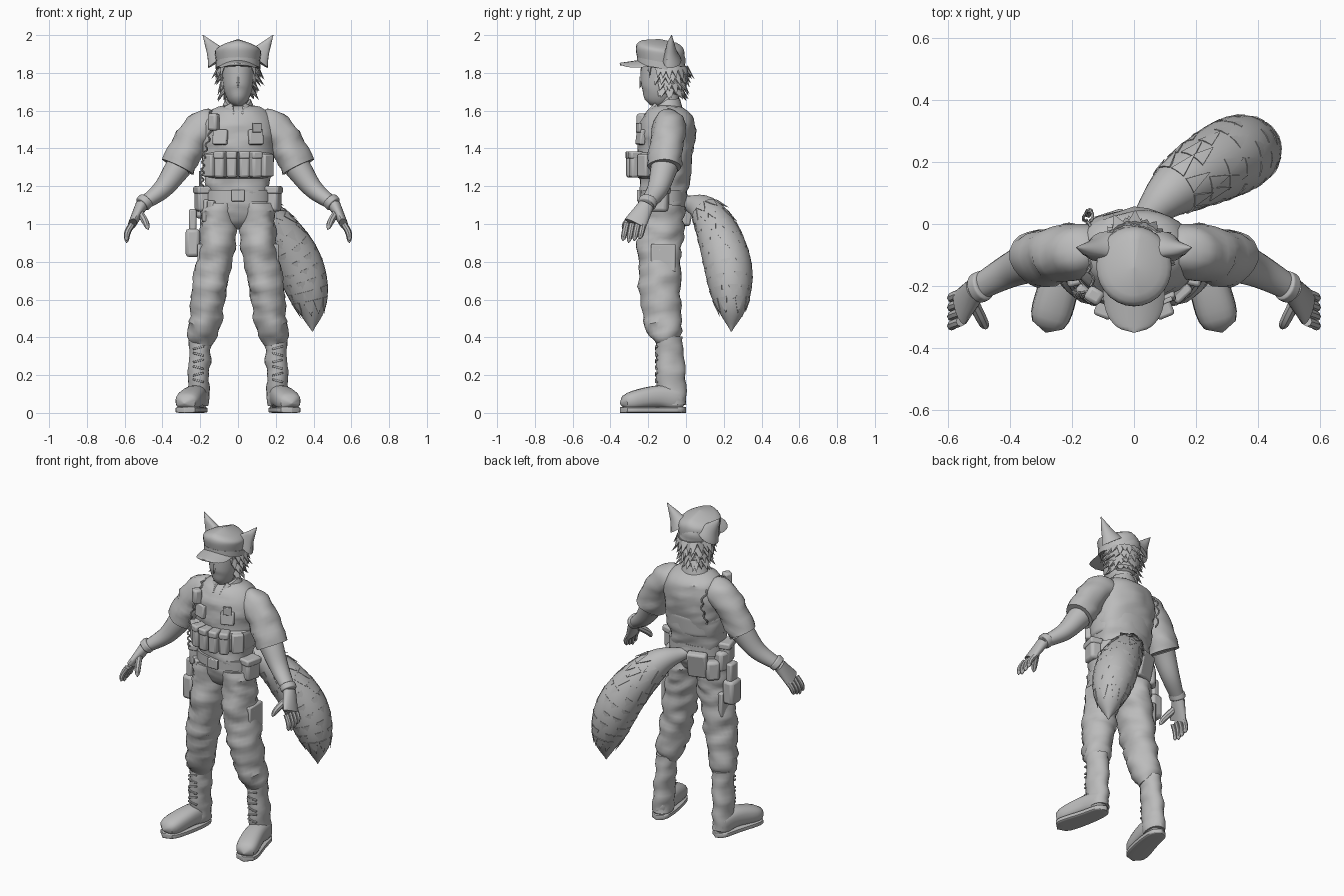
import bpy, bmesh, math, random
from mathutils import Vector, Matrix, Euler, noise

random.seed(4)
cube = bpy.data.objects.get("Cube")
if cube:
    bpy.data.objects.remove(cube)

shade = (0.5, 0.5, 0.5, 1)
grey = bpy.data.materials.new("plain_grey")
grey.use_nodes = True
grey.diffuse_color = shade
grey.node_tree.nodes["Principled BSDF"].inputs["Base Color"].default_value = shade

made = []
sides = {"left": 1, "right": -1}
along_x, along_y, up = Vector((1, 0, 0)), Vector((0, 1, 0)), Vector((0, 0, 1))
body_y = -.12


# Profile rules, with t running from the start to the end of a part
def mix(start, end, t):
    return start + (end - start) * t


def rounded(t, power):
    return math.sqrt(max(0, 1 - t ** power))


def barrel(t, power):
    return rounded(abs(2 * t - 1), power)


def constant(width, depth):
    return lambda t: (width, depth)


def middle(x=0, z=0, y=body_y):
    return Vector((x, y, z))


def finish(name, bm):
    bmesh.ops.recalc_face_normals(bm, faces=bm.faces)
    mesh = bpy.data.meshes.new(name)
    bm.to_mesh(mesh)
    bm.free()
    mesh.materials.append(grey)
    ob = bpy.data.objects.new(name, mesh)
    bpy.context.collection.objects.link(ob)
    made.append(ob)
    return ob


def spline(points, count):
    """Evenly sampled smooth curve through the points."""
    first, last = points[0] * 2 - points[1], points[-1] * 2 - points[-2]
    padded = [first, *points, last]
    spans = len(points) - 1
    curve = []
    for i in range(count + 1):
        place = spans * i / count
        k = min(int(place), spans - 1)
        t = place - k
        a, b, c, d = padded[k:k + 4]
        curve.append(b + (c - a + (a * 2 - b * 5 + c * 4 - d + (b * 3 - a - c * 3 + d) * t) * t) * t / 2)
    return curve


def frames(points, size, count, ref):
    """Progress, centre, two radius vectors and direction of every ring."""
    curve = spline(points, count)
    for i, centre in enumerate(curve):
        direction = (curve[min(i + 1, count)] - curve[max(i - 1, 0)]).normalized()
        across = ref.cross(direction).normalized()
        width, depth = (max(r, .002) for r in size(i / count))
        yield i / count, centre, across * width, direction.cross(across) * depth, direction


def loft(name, points, size, side=1, segments=20, count=16, ref=along_y, square=1, folds=0, warp=None):
    """Skin of oval rings along a path."""
    def bend(angle_part):
        return math.copysign(abs(angle_part) ** square, angle_part)
    bm = bmesh.new()
    rings = []
    for t, centre, across, deep, direction in frames(points, size, count, ref):
        ring = []
        for k in range(segments):
            angle = math.tau * k / segments
            offset = across * bend(math.cos(angle)) + deep * bend(math.sin(angle))
            p = centre + offset
            if folds:
                p += offset.normalized() * folds * noise.noise(Vector((p.x + p.z, p.y, p.z * 2)) * 10)
            if warp:
                p = warp(p)
            ring.append(bm.verts.new((p.x * side, p.y, p.z)))
        rings.append(ring)
    for low, high in zip(rings, rings[1:]):
        for k in range(segments):
            bm.faces.new((low[k - 1], low[k], high[k], high[k - 1]))
    bm.faces.new(rings[0])
    bm.faces.new(rings[-1])
    return finish(name, bm)


def box(name, place, size, turn=(0, 0, 0)):
    bm = bmesh.new()
    rotation = Euler([math.radians(a) for a in turn]).to_matrix().to_4x4()
    bmesh.ops.create_cube(bm, size=1, matrix=Matrix.Translation(place) @ rotation @ Matrix.Diagonal((*size, 1)))
    ob = finish(name, bm)
    bevel = ob.modifiers.new("soft_edges", "BEVEL")
    bevel.width, bevel.segments = min(size) / 4, 2


def mount(name, oval, degrees, z, size, lean=0):
    """Box strapped to an oval body, facing outward; zero degrees is the front."""
    wide, deep = oval
    a = math.radians(degrees)
    place = middle(wide * math.sin(a), z, body_y - deep * math.cos(a))
    facing = math.degrees(math.atan2(math.sin(a) / wide, math.cos(a) / deep))
    box(name, place, size, (lean, 0, facing))


def spikes(name, tufts, flatness):
    """Pointed tufts from (base, direction, outward, length, radius)."""
    bm = bmesh.new()
    for base, direction, outward, length, radius in tufts:
        z = direction.normalized()
        x = z.cross(outward).normalized()
        turn = Matrix((x, z.cross(x), z)).transposed().to_4x4()
        place = Matrix.Translation(base + z * length / 2) @ turn @ Matrix.Diagonal((1, flatness, 1, 1))
        bmesh.ops.create_cone(bm, cap_ends=True, segments=6, radius1=radius, radius2=0, depth=length, matrix=place)
    finish(name, bm)


# Torso, vest, hips and belt
waist, collar = middle(z=1.1), middle(z=1.64, y=-.09)
loft("shirt_torso", [waist, collar],
     lambda t: (mix(.16, .22, t) * rounded(t, 8), mix(.115, .175, t) * rounded(t, 6)),
     segments=32, count=28, square=.9, folds=.015)
loft("vest_band", [middle(z=1.23), middle(z=1.39)],
     lambda t: (mix(.18, .195, t) * barrel(t, 10), mix(.145, .155, t) * barrel(t, 10)), segments=32, square=.9)
loft("trouser_hips", [middle(z=.97), middle(z=1.16)],
     lambda t: (.175 * rounded(1 - t, 5), .12 * rounded(1 - t, 3)), segments=32, square=.9, folds=.01)
loft("belt", [middle(z=1.12), middle(z=1.18)], constant(.18, .125), segments=32, count=1, square=.9)

# Equipment strapped around the body
belt_line, vest_line, thigh_line = (.19, .13), (.2, .16), (.24, .14)
for i in range(4):
    angle = (i - 1.5) * 18
    mount(f"vest_pouch_{i}", vest_line, angle, 1.315, (.056, .075, .14))
    mount(f"vest_pouch_flap_{i}", vest_line, angle, 1.365, (.058, .082, .04))
for tag, s in sides.items():
    mount(f"{tag}_vest_pouch", vest_line, s * 50, 1.31, (.07, .04, .12))
    mount(f"{tag}_hip_pouch", belt_line, s * 80, 1.13, (.1, .07, .13))
    mount(f"{tag}_hip_pouch_flap", belt_line, s * 80, 1.18, (.11, .08, .04))
    mount(f"{tag}_chest_pocket", (.2, .135), s * 28, 1.46, (.08, .03, .08), -8)
    mount(f"{tag}_cargo_pocket", (.2, .14), s * 90, .82, (.13, .03, .15))
    box(f"{tag}_collar_flap", middle(s * .045, 1.6, -.18), (.05, .015, .08), (-35, s * 28, s * 20))
mount("belt_buckle", belt_line, 0, 1.15, (.07, .02, .06))
mount("belt_radio", belt_line, -100, 1.09, (.08, .07, .12))
mount("hanging_strap", belt_line, -48, 1.04, (.04, .03, .17))
mount("hanging_tool", belt_line, -62, 1.07, (.04, .04, .12))
mount("rear_pouch", belt_line, -155, 1.07, (.12, .05, .16), 12)
mount("rear_hip_pouch", belt_line, -125, 1.04, (.08, .07, .12))
mount("holster", thigh_line, -90, .9, (.1, .075, .15))
mount("holster_strap", thigh_line, -90, 1.02, (.07, .04, .12))
mount("badge", (.2, .15), 30, 1.51, (.05, .015, .05))
mount("shoulder_radio", (.2, .145), -40, 1.54, (.055, .05, .09))
loft("radio_antenna", [middle(-.2, 1.14, -.17), middle(-.2, 1.28, -.17)], constant(.006, .006), segments=8)

# Coiled cables from the shoulder radio
radio = middle(-.13, 1.55, -.22)
cables = {"front_cable": [radio, middle(-.18, 1.35, -.23), middle(-.19, 1.2, -.22)],
          "back_cable": [radio, middle(-.15, 1.6, -.1), middle(-.14, 1.5, .035), middle(-.16, 1.35, .015)]}
for name, path in cables.items():
    coil = [p + (along_x * math.cos(i) + along_y * math.sin(i)) * .008 for i, p in enumerate(spline(path, 50))]
    loft(name, coil, constant(.005, .005), segments=6, count=50, ref=along_x)

# Arms and hands
shoulder, elbow = middle(.22, 1.48, -.095), middle(.315, 1.3, -.115)
wrist, knuckles, fingertip = middle(.51, 1.1, -.21), middle(.56, 1, -.27), middle(.59, .9, -.29)
thumb = [middle(.52, 1.06, -.25), middle(.49, 1.01, -.31), middle(.475, .97, -.335)]
for tag, s in sides.items():
    loft(f"{tag}_sleeve", [middle(.09, 1.555, -.08), shoulder, elbow],
         lambda t: (.09 * rounded(1 - t, 9), .09 * rounded(1 - t, 9)), s, folds=.018)
    loft(f"{tag}_forearm", [elbow, middle(.4, 1.185, -.15), wrist],
         lambda t: (mix(.07, .033, t), mix(.072, .04, t)), s)
    loft(f"{tag}_glove_cuff", [mix(wrist, elbow, .15), wrist],
         lambda t: (.044 * barrel(t, 8), .05 * barrel(t, 8)), s)
    loft(f"{tag}_palm", [wrist, knuckles],
         lambda t: (mix(.033, .022, t), mix(.042, .062, t)), s)
    for i, finger in enumerate(("index", "middle", "ring", "little")):
        shift = along_y * (i - 1.5) * .03
        tip = fingertip + shift + up * abs(i - 1) * .01
        bend = mix(knuckles, tip, .5) + along_x * .01
        loft(f"{tag}_{finger}_finger", [knuckles + shift, bend + shift / 2, tip],
             lambda t: (.016 * rounded(t, 5), .016 * rounded(t, 5)), s, segments=8, count=8)
    loft(f"{tag}_thumb", thumb, lambda t: (.021 * rounded(t, 3), .019 * rounded(t, 3)),
         s, segments=8, count=8, ref=along_x)

# Trouser legs and laced boots
hip, knee, cuff = middle(.095, 1.1), middle(.155, .62, -.135), middle(.2, .34, -.095)
heel, instep, toe = middle(.208, .06, 0), middle(.23, .085, -.15), middle(.285, .05, -.35)
for tag, s in sides.items():
    loft(f"{tag}_trouser_leg", [hip, middle(.112, .86, -.14), knee, cuff],
         lambda t: (mix(.099, .086, t) * rounded(t, 16), mix(.122, .096, t) * rounded(t, 16)),
         s, segments=24, count=32, folds=.02)
    loft(f"{tag}_boot_shaft", [middle(.2, .4, -.09), middle(.212, .04, -.07)], constant(.058, .074), s, folds=.012)
    loft(f"{tag}_boot_foot", [heel, instep, toe],
         lambda t: (mix(.07, .05, t) * barrel(t, 6), mix(.05, .072, t) * barrel(t, 6)), s, ref=along_x, square=.8)
    loft(f"{tag}_boot_sole", [middle(p.x, .016, p.y) for p in (heel, instep, toe)],
         lambda t: (.016, mix(.052, .073, t) * barrel(t, 6)), s, ref=along_x, square=.4)
    for i in range(6):
        box(f"{tag}_boot_lace_{i}", middle(s * .21, .17 + i * .035, -.157), (.06, .015, .01), (0, (-1) ** i * 14, 0))

# Neck, head and collar
loft("neck", [middle(z=1.58, y=-.09), middle(z=1.73, y=-.1)], constant(.055, .058))
loft("shirt_collar", [middle(z=1.58, y=-.095), middle(z=1.66, y=-.1)],
     lambda t: (mix(.1, .068, t), mix(.085, .068, t)),
     warp=lambda p: p - up * max(0, -.1 - p.y) * .6)
loft("head", [middle(z=1.63, y=-.19), middle(z=1.72, y=-.145), middle(z=1.9, y=-.13)],
     lambda t: (.088 * rounded(1 - t, 2), .106 * rounded(1 - t, 2.5)))
spikes("nose", [(middle(z=1.775, y=-.228), Vector((0, -.3, -1)), -along_y, .06, .015)], 1.2)

# Ragged hair
loft("scalp_hair", [middle(z=1.67, y=-.06), middle(z=1.88, y=-.1)],
     lambda t: (.1 * rounded(1 - t, 3), .088 * rounded(1 - t, 3)), folds=.015)
locks = []
for row in range(4):
    for i in range(15):
        angle = (i - 7 + row % 2 / 2) * .28 + random.uniform(-.1, .1)
        out = Vector((math.sin(angle), math.cos(angle), 0))
        base = middle(z=1.83 - row * .038, y=-.1) + out * mix(.098, .07, row / 3)
        locks.append((base, out * random.uniform(.3, .9) - up, out, random.uniform(.06, .085), .028))
for i in range(-3, 4):
    base = middle(i * .026, 1.85, abs(i) * .012 - .228)
    locks.append((base, along_x * i * .06 - up, along_x * i / 4 - along_y, .08, .017))
spikes("hair_locks", locks, .5)


# Cap with a sloping, peaked crown, and pointed ears
def slope(p):
    return p - up * (p.y - body_y) * .2


def peaked(p):
    return slope(p) + up * max(0, p.z - 1.9) * (.5 - abs(p.x) * 6)


def cupped(p):
    fold = -.1
    return Vector((p.x, mix(fold, p.y, .4), p.z)) if p.y < fold else p


loft("cap_crown", [middle(z=1.82, y=-.13), middle(z=1.95, y=-.14)],
     lambda t: (mix(.11, .13, t) * rounded(t, 9), mix(.12, .137, t) * rounded(t, 9)), segments=28, warp=peaked)
loft("cap_band", [middle(z=1.82, y=-.13), middle(z=1.855, y=-.13)], constant(.119, .13),
     segments=28, count=1, warp=slope)
loft("cap_brim", [middle(z=1.87, y=-.19), middle(z=1.846, y=-.35)],
     lambda t: (.007, .1 * rounded(t, 3)), ref=along_x, warp=lambda p: p - up * 3.5 * p.x ** 2)
for tag, s in sides.items():
    loft(f"{tag}_ear", [middle(.095, 1.87, -.09), middle(.13, 1.92, -.085), middle(.186, 2, -.076)],
         lambda t: (.076 * (1 - t) ** .9, .066 * (1 - t) ** .9), s, warp=cupped)

# Bushy tail with overlapping tufts
tail = [middle(0, 1.12, -.02), middle(.13, 1.06, .11), middle(.3, .83, .21), middle(.38, .6, .24), middle(.395, .43, .24)]


def brush(t):
    radius = .113 * math.sin(math.pi * t ** 1.2) + .03 * (1 - t)
    return radius, radius


loft("tail", tail, brush, segments=24, count=32)
tufts = []
for n, (t, centre, across, deep, direction) in enumerate(frames(tail, brush, 16, along_y)):
    if .2 < t < .8:
        for k in range(9):
            angle = math.tau * (k + n / 2) / 9 + random.uniform(-.2, .2)
            out = across * math.cos(angle) + deep * math.sin(angle)
            lift = mix(.65, -.6, t)
            tufts.append((centre + out * .95, direction + out.normalized() * lift, out, random.uniform(.075, .095), .03))
spikes("tail_tufts", tufts, .3)

# Smooth shading with crisp edges kept
for ob in bpy.context.selected_objects:
    ob.select_set(False)
for ob in made:
    ob.select_set(True)
bpy.context.view_layer.objects.active = made[0]
bpy.ops.object.shade_smooth_by_angle(angle=math.radians(40))
